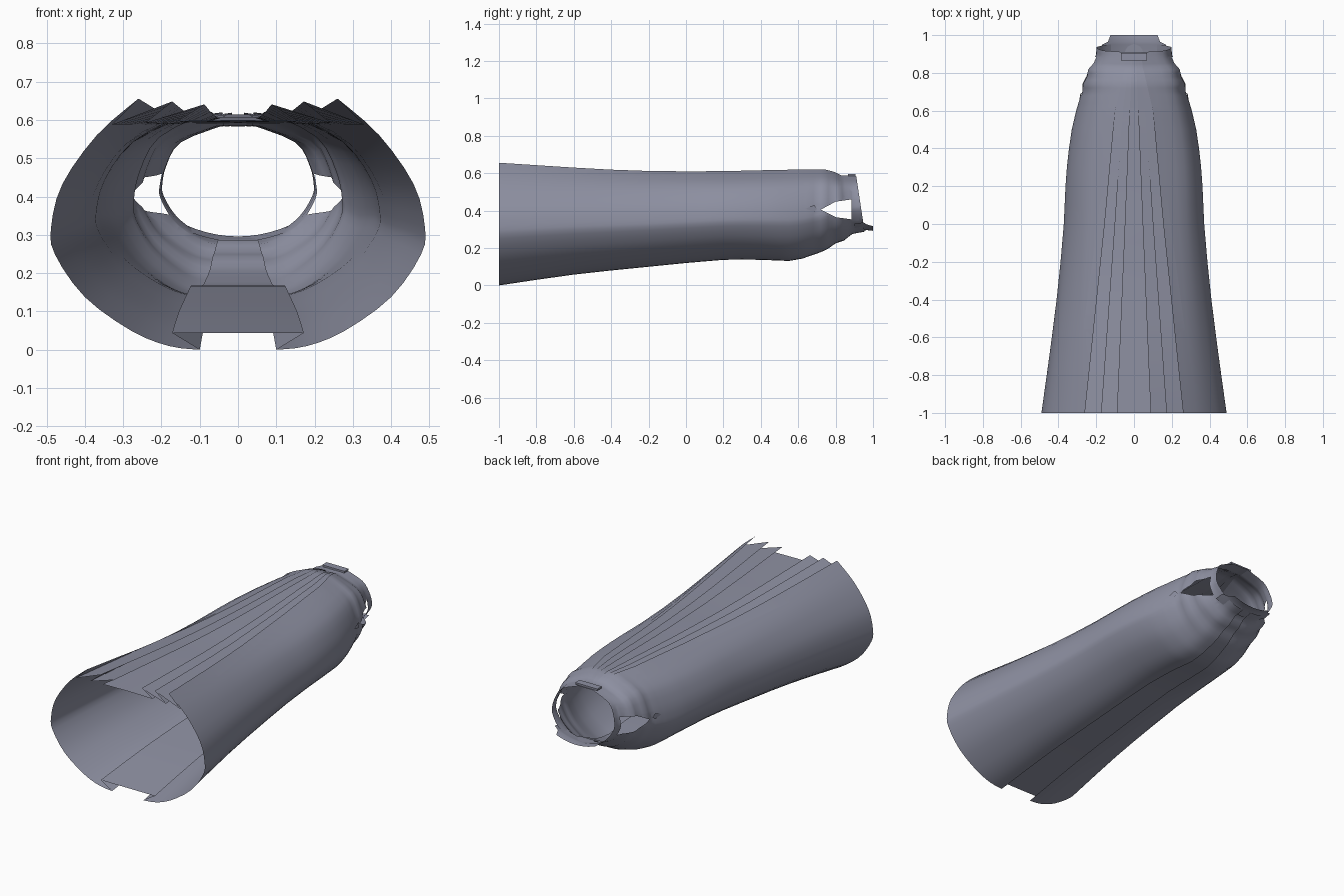
import bpy, bmesh
from mathutils import Vector

if "Cube" in bpy.data.objects:
    bpy.data.objects.remove(bpy.data.objects["Cube"])

cloth = bpy.data.materials.new("slate_cloth")
cloth.diffuse_color = (0.27, 0.28, 0.36, 1)
cloth.use_nodes = True
cloth.node_tree.nodes["Principled BSDF"].inputs["Base Color"].default_value = cloth.diffuse_color


def table(pairs):
    """Piecewise linear lookup along the length of the garment."""
    def f(y):
        if y <= pairs[0][0]:
            return pairs[0][1]
        for (a, u), (b, v) in zip(pairs, pairs[1:]):
            if y <= b:
                return u + (v - u) * (y - a) / (b - a)
        return pairs[-1][1]
    return f


# Length-wise measurements
width = table([(-1, .488), (-.8, .46), (-.6, .433), (-.4, .408), (-.2, .387), (0, .37),
               (.2, .361), (.35, .35), (.5, .328), (.6, .305), (.66, .287), (.7, .272),
               (.74, .272), (.78, .253), (.82, .25), (.86, .218), (.9, .2), (.95, .197)])
bottom = table([(-1, 0), (-.8, .03), (-.6, .058), (-.4, .08), (-.2, .1), (0, .12),
                (.2, .137), (.35, .139), (.55, .131), (.62, .143), (.7, .17), (.75, .19),
                (.8, .225), (.84, .24), (.88, .275), (.95, .29)])
top = table([(-1, .656), (-.8, .643), (-.6, .63), (-.4, .619), (-.2, .612), (0, .61),
             (.2, .611), (.5, .618), (.74, .621), (.79, .608), (.84, .588), (.95, .585)])
ridges = [table([(-1, .26), (0, .155), (.6, .1), (.84, .045), (.95, .04)]),
          table([(-1, .172), (0, .1), (.6, .06), (.84, .028), (.95, .025)]),
          table([(-1, .088), (0, .046), (.6, .022), (.84, .012), (.95, .01)])]
tuck_depth = table([(-1, .062), (-.5, .032), (0, .016), (.6, .012), (.84, .004), (.95, .002)])
tuck_run = table([(-1, .07), (0, .038), (.6, .025), (.84, .008), (.95, .006)])
flap_x = table([(-1, .1), (.4, .062), (.85, .03), (.95, .025)])
recess_x = table([(-1, .172), (.4, .115), (.6, .092), (.85, .06), (.95, .035)])
recess_z = table([(-1, .044), (0, .03), (.6, .03), (.85, .015), (.95, .004)])

SIDE = [(.37, .015), (.57, .075), (.82, .21), (.98, .38), (1, .49), (.94, .66), (.755, .855)]


def catmull(pts, n):
    p = [pts[0]] + pts + [pts[-1]]
    out = []
    for a, b, c, d in zip(p, p[1:], p[2:], p[3:]):
        for i in range(n):
            t = i / n
            out.append(.5 * (2 * b + (c - a) * t + (2 * a - 5 * b + 4 * c - d) * t * t
                             + (3 * b - a - 3 * c + d) * t ** 3))
    return out + [pts[-1]]


def section(y):
    """Half cross-section: bottom box pleat, rounded side, three top knife pleats."""
    w, zb, zt = width(y), bottom(y), top(y)
    r = [f(y) for f in ridges]
    d, run, rz = tuck_depth(y), tuck_run(y), zb + recess_z(y)
    pts = [Vector((0, rz)), Vector((recess_x(y), rz))]
    side = [Vector((flap_x(y), zb))]
    side += [Vector((w * u, zb + (zt - zb) * t)) for u, t in SIDE]
    pts += catmull(side + [Vector((r[0], zt))], 3)
    for k in range(3):
        if k:
            pts.append(Vector((r[k], zt - d * .12 * k)))
        pts.append(Vector((r[k] + run, zt - d * (1.1 - .08 * k))))
    pts.append(Vector((0, zt - d * .9)))
    return pts


def finish(name, bm, angle=35, mirror=False):
    mesh = bpy.data.meshes.new(name)
    bm.to_mesh(mesh)
    bm.free()
    mesh.materials.append(cloth)
    ob = bpy.data.objects.new(name, mesh)
    bpy.context.collection.objects.link(ob)
    bpy.ops.object.select_all(action='DESELECT')
    ob.select_set(True)
    bpy.context.view_layer.objects.active = ob
    bpy.ops.object.shade_smooth_by_angle(angle=angle * 3.14159 / 180)
    if mirror:
        m = ob.modifiers.new("mirror", 'MIRROR')
        m.merge_threshold = .0005
    return ob


def grid(bm, rows):
    vs = [[bm.verts.new(p) for p in row] for row in rows]
    for a, b in zip(vs, vs[1:]):
        for i in range(len(a) - 1):
            bm.faces.new((a[i], a[i + 1], b[i + 1], b[i]))


# Pleated skirt shell, half, with a slanted waist rim
stations = [-1 + .1 * i for i in range(15)]
stations += [.45 + .05 * i for i in range(4)] + [.62 + .02 * i for i in range(16)] + [.94]
rows = []
for y in stations:
    lean = max(0, (y - .8) / .14)
    row = []
    for p in section(y):
        t = (p.y - bottom(y)) / (top(y) - bottom(y))
        row.append((p.x, y + lean * (.015 - .045 * t), p.y))
    rows.append(row)
bm = bmesh.new()
grid(bm, rows)

# Side openings: cut along each edge of the outline, then remove the inside
hole = [Vector(p) for p in ((.72, .405), (.8, .365), (.885, .353), (.885, .46), (.8, .448))]
edges = []
for a, b in zip(hole, hole[1:] + hole[:1]):
    n = Vector((0, b.y - a.y, -(b.x - a.x)))
    edges.append((Vector((0, a.x, a.y)), n))
    near = [f for f in bm.faces if f.calc_center_median().y > .68
            and .3 < f.calc_center_median().z < .5 and f.calc_center_median().x > .1]
    geom = set(near) | {e for f in near for e in f.edges} | {v for f in near for v in f.verts}
    bmesh.ops.bisect_plane(bm, geom=list(geom), plane_co=edges[-1][0], plane_no=n, dist=1e-5)
inside = [f for f in bm.faces if f.calc_center_median().x > .1 and
          all((f.calc_center_median() - co).dot(n) < 0 for co, n in edges)]
bmesh.ops.delete(bm, geom=inside, context='FACES')
finish("pleated_skirt", bm, mirror=True)

# Curved back tab below the waist opening
bm = bmesh.new()
grid(bm, [[(x * s, y, z + 1.6 * (x * s) ** 2) for x in [(-.15 + .03 * i) for i in range(11)]]
          for y, s, z in ((.9, 1.15, .282), (.95, 1.12, .292), (.965, .92, .296), (1.0, .83, .292))])
finish("back_tab", bm)

# Small waist plate on top
bm = bmesh.new()
bmesh.ops.create_cube(bm, size=1)
for v in bm.verts:
    v.co = (v.co.x * .14, .885 + v.co.y * .04, .59 + v.co.z * .01)
finish("waist_plate", bm)

# Little dart folds ahead of each side opening
for s in (-1, 1):
    bm = bmesh.new()
    pts = [(s * .292, .64, .41), (s * .285, .685, .43), (s * .276, .7, .41), (s * .285, .685, .395)]
    bm.faces.new([bm.verts.new(p) for p in pts])
    finish("side_dart_left" if s < 0 else "side_dart_right", bm)
